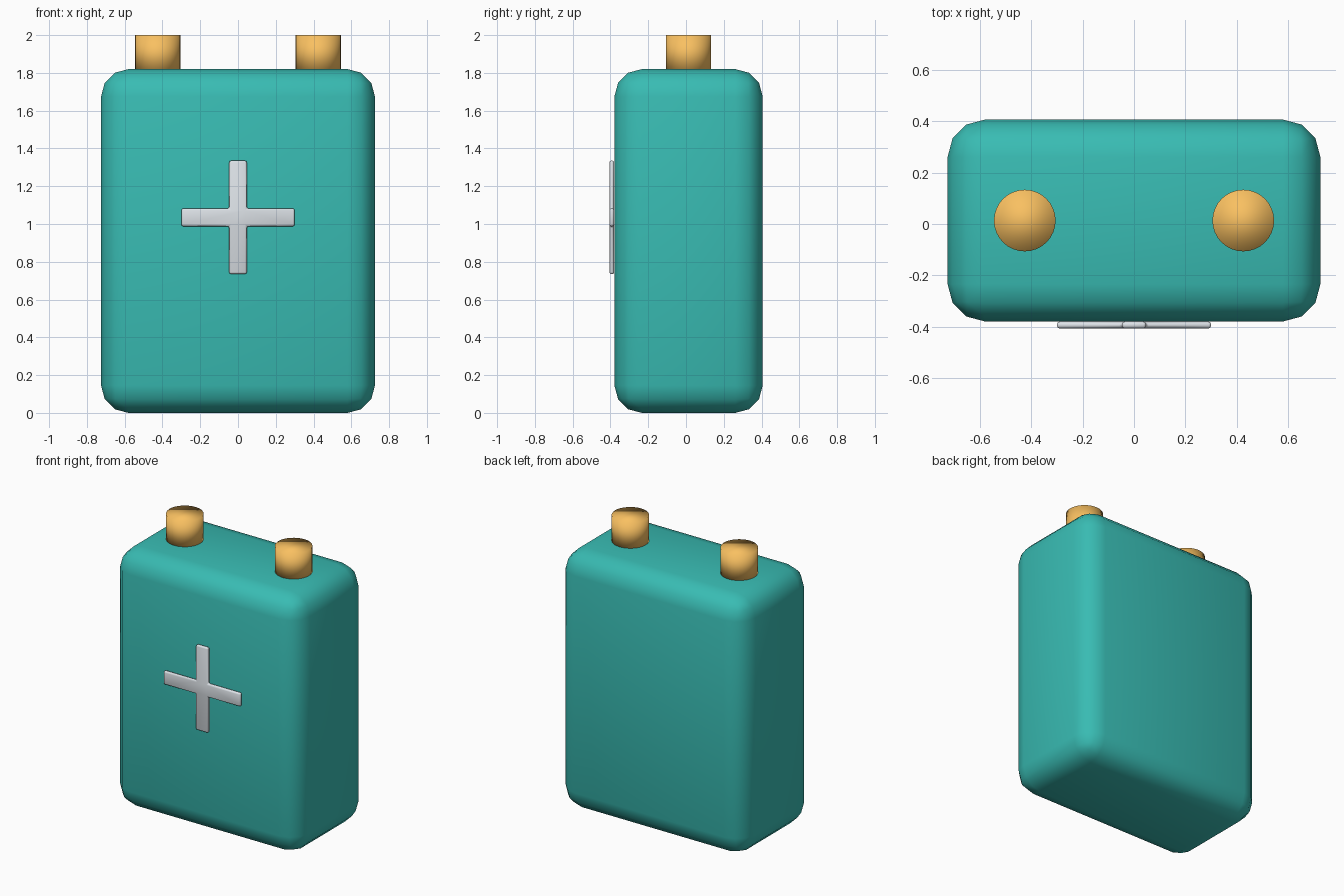
import bpy, bmesh

if "Cube" in bpy.data.objects:
    bpy.data.objects.remove(bpy.data.objects["Cube"])


def material(name, color):
    mat = bpy.data.materials.new(name)
    mat.diffuse_color = (*color, 1)
    mat.use_nodes = True
    mat.node_tree.nodes["Principled BSDF"].inputs["Base Color"].default_value = mat.diffuse_color
    return mat


def add_object(name, bm, mat, location, bevel=0, segments=3):
    bmesh.ops.recalc_face_normals(bm, faces=bm.faces)
    mesh = bpy.data.meshes.new(name)
    bm.to_mesh(mesh)
    bm.free()
    mesh.shade_smooth()
    mesh.materials.append(mat)
    ob = bpy.data.objects.new(name, mesh)
    ob.location = location
    bpy.context.collection.objects.link(ob)
    if bevel:
        mod = ob.modifiers.new("rounded_edges", 'BEVEL')
        mod.width = bevel
        mod.segments = segments
        mod.limit_method = 'ANGLE'
    return ob


teal = material("teal", (0.04, 0.50, 0.45))
brass = material("brass", (0.95, 0.53, 0.12))
silver = material("silver", (0.72, 0.76, 0.80))

CENTRE_Y = 0.0135

# Rounded battery case
bm = bmesh.new()
bmesh.ops.create_cube(bm, size=1)
bmesh.ops.scale(bm, vec=(1.45, 0.785, 1.82), verts=bm.verts)
add_object("case", bm, teal, (0, CENTRE_Y, 0.91), bevel=0.145)

# Two terminals, sunk slightly into the case, softly shaded over the rim
for side, x in (("left", -0.425), ("right", 0.425)):
    bm = bmesh.new()
    bmesh.ops.create_cone(bm, cap_ends=True, segments=32,
                          radius1=0.12, radius2=0.12, depth=0.20)
    add_object(side + "_terminal", bm, brass, (x, CENTRE_Y, 1.90))

# Raised plus sign on the front: one arm outline turned four times
L, W, T = 0.30, 0.047, 0.026
outline = []
arm = [(W, W), (L, W), (L, -W)]
for _ in range(4):
    outline += arm
    arm = [(z, -x) for x, z in arm]
bm = bmesh.new()
face = bm.faces.new([bm.verts.new((x, 0, z)) for x, z in outline])
ext = bmesh.ops.extrude_face_region(bm, geom=[face])
moved = [g for g in ext["geom"] if isinstance(g, bmesh.types.BMVert)]
bmesh.ops.translate(bm, vec=(0, T, 0), verts=moved)
add_object("plus_sign", bm, silver, (0, -0.406, 1.035), bevel=0.01, segments=2)
